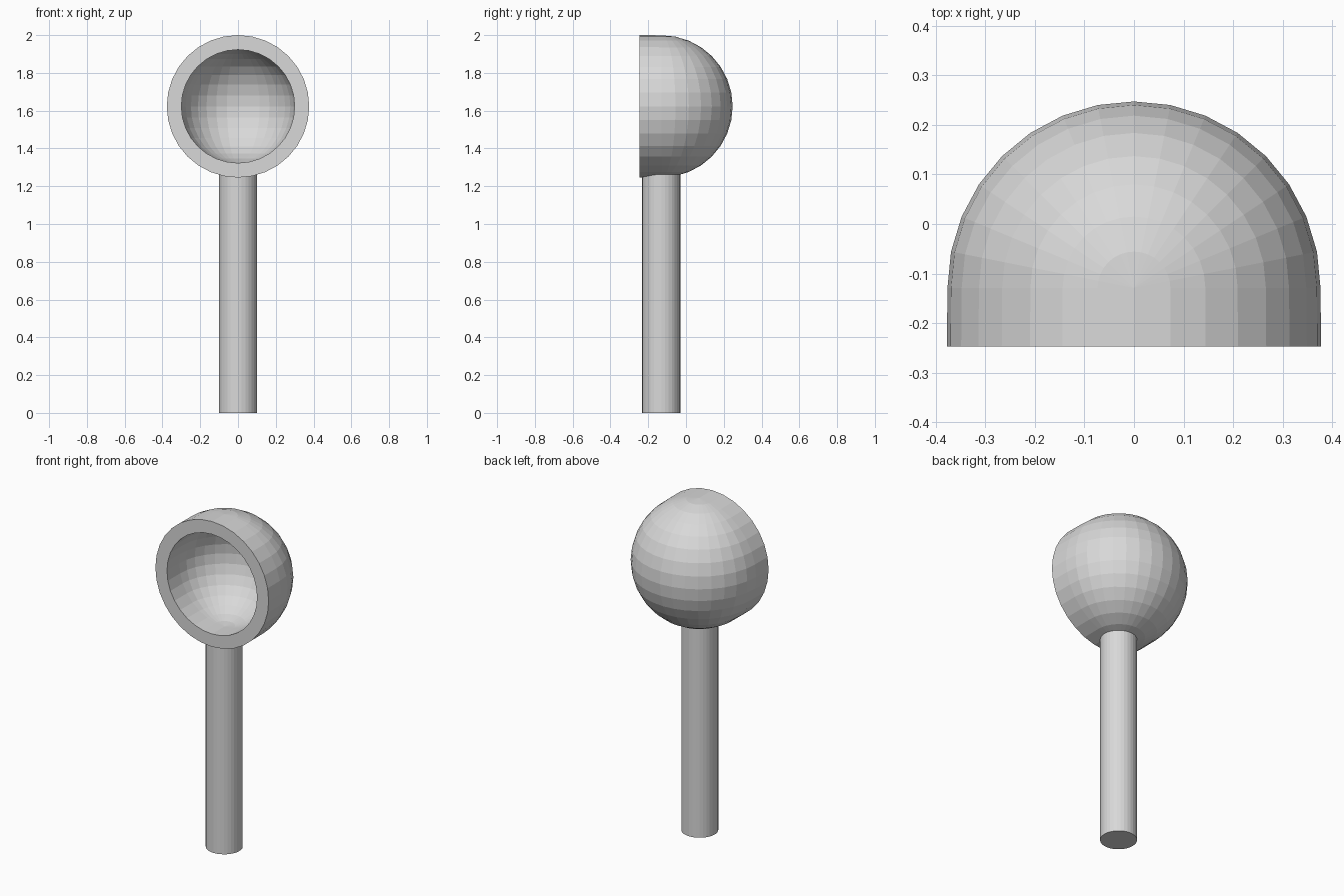
import bpy, bmesh
from mathutils import Matrix, Vector

cube = bpy.data.objects.get("Cube")
if cube:
    bpy.data.objects.remove(cube, do_unlink=True)

CENTRE = Vector((0, -0.129, 1.623))
RIM_Y = -0.247
OUTER, INNER, RIM = 0.376, 0.3, 0.377
SIDES = 32

grey = bpy.data.materials.new("light grey")
grey.use_nodes = True
grey.diffuse_color = (0.69, 0.69, 0.69, 1)
grey.node_tree.nodes["Principled BSDF"].inputs["Base Color"].default_value = grey.diffuse_color


def add_object(name, bm):
    mesh = bpy.data.meshes.new(name)
    bm.to_mesh(mesh)
    bm.free()
    mesh.materials.append(grey)
    obj = bpy.data.objects.new(name, mesh)
    bpy.context.collection.objects.link(obj)
    return obj


def add_half_sphere(bm, radius):
    """Rear half of a sphere, open at the front."""
    verts = bmesh.ops.create_uvsphere(
        bm, u_segments=SIDES, v_segments=SIDES // 2, radius=radius,
        matrix=Matrix.Translation(CENTRE))["verts"]
    front = [v for v in verts if v.co.y < CENTRE.y - 0.001]
    bmesh.ops.delete(bm, geom=front, context="VERTS")


def add_band(bm, radius_a, y_a, radius_b, y_b):
    """Ring of flat faces between two upright circles."""
    loops = []
    for radius, y in ((radius_a, y_a), (radius_b, y_b)):
        turn = Matrix.Translation((0, y, CENTRE.z)) @ Matrix.Rotation(1.570796, 4, "X")
        loops.append(bmesh.ops.create_circle(
            bm, segments=SIDES, radius=radius, matrix=turn)["verts"])
    a, b = loops
    for i in range(SIDES):
        bm.faces.new((a[i - 1], a[i], b[i], b[i - 1]))


# Hollow head: outer shell, straight collar, flat rim, straight bore, inner shell
bm = bmesh.new()
add_half_sphere(bm, OUTER)
add_half_sphere(bm, INNER)
add_band(bm, OUTER, CENTRE.y, RIM, RIM_Y)
add_band(bm, RIM, RIM_Y, INNER, RIM_Y)
add_band(bm, INNER, RIM_Y, INNER, CENTRE.y)
bmesh.ops.remove_doubles(bm, verts=bm.verts, dist=0.0005)
bmesh.ops.recalc_face_normals(bm, faces=bm.faces)
add_object("hollow_head", bm)

# Round post, its top hidden inside the wall of the head
POST_TOP = 1.29
bm = bmesh.new()
bmesh.ops.create_cone(bm, cap_ends=True, segments=SIDES, radius1=0.101, radius2=0.101,
                      depth=POST_TOP,
                      matrix=Matrix.Translation((0, CENTRE.y - 0.002, POST_TOP / 2)))
add_object("post", bm)
